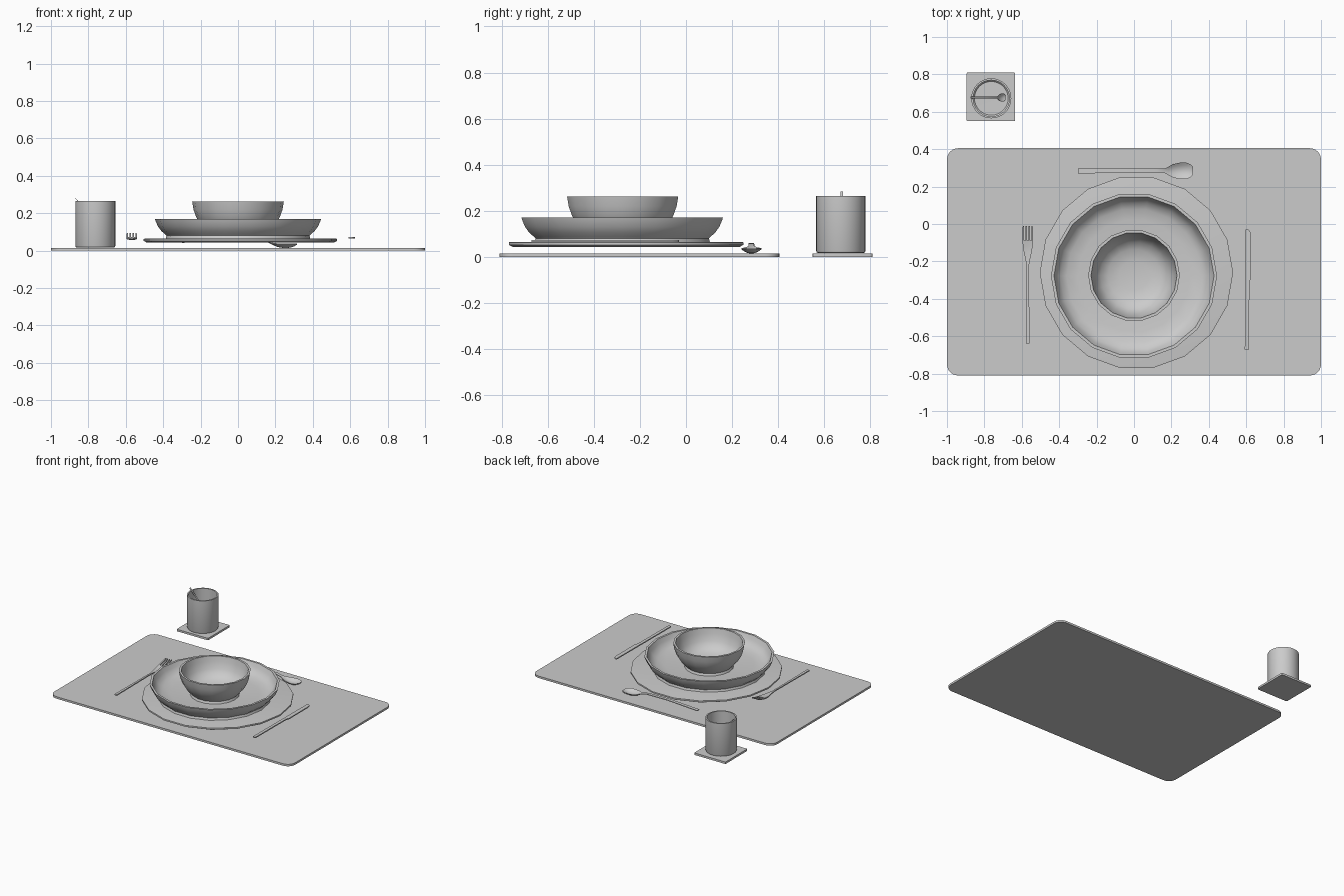
import bpy, bmesh, math
from mathutils import Matrix, Vector

if "Cube" in bpy.data.objects:
    bpy.data.objects.remove(bpy.data.objects["Cube"])


def finish(name, bm, angle=40):
    bmesh.ops.recalc_face_normals(bm, faces=bm.faces)
    me = bpy.data.meshes.new(name)
    bm.to_mesh(me)
    bm.free()
    ob = bpy.data.objects.new(name, me)
    bpy.context.collection.objects.link(ob)
    bpy.ops.object.select_all(action='DESELECT')
    ob.select_set(True)
    bpy.context.view_layer.objects.active = ob
    bpy.ops.object.shade_smooth_by_angle(angle=math.radians(angle))
    return ob


def prism(name, outline, z0, z1):
    bm = bmesh.new()
    f = bm.faces.new([bm.verts.new((x, y, z0)) for x, y in outline])
    ext = bmesh.ops.extrude_face_region(bm, geom=[f])['geom']
    bmesh.ops.translate(bm, vec=(0, 0, z1 - z0),
                        verts=[v for v in ext if isinstance(v, bmesh.types.BMVert)])
    return finish(name, bm)


def rounded_rect(x0, x1, y0, y1, r, n=6):
    pts = []
    for k, (cx, cy) in enumerate([(x1 - r, y1 - r), (x0 + r, y1 - r),
                                  (x0 + r, y0 + r), (x1 - r, y0 + r)]):
        for i in range(n + 1):
            a = math.pi / 2 * (k + i / n)
            pts.append((cx + r * math.cos(a), cy + r * math.sin(a)))
    return pts


def lathe(name, profile, cx, cy, n):
    # profile runs from the axis underneath, around the rim, back to the axis
    bm = bmesh.new()
    rings = []
    for r, z in profile:
        if r == 0:
            rings.append([bm.verts.new((cx, cy, z))] * n)
        else:
            rings.append([bm.verts.new((cx + r * math.cos(2 * math.pi * i / n),
                                        cy + r * math.sin(2 * math.pi * i / n), z))
                          for i in range(n)])
    for a, b in zip(rings, rings[1:]):
        for i in range(n):
            j = (i + 1) % n
            bm.faces.new(list(dict.fromkeys((a[i], a[j], b[j], b[i]))))
    return finish(name, bm)


def strip(bm, stations, thick, mat, across=6):
    # closed blade lofted along x; station = (x, y centre, half width, z, dish depth)
    loops = []
    for x, y, w, z, d in stations:
        top, bot = [], []
        for i in range(across + 1):
            u = 2 * i / across - 1
            zz = z - d * (1 - u * u)
            top.append(bm.verts.new(mat @ Vector((x, y + u * w, zz))))
            bot.append(bm.verts.new(mat @ Vector((x, y + u * w, zz - thick))))
        loops.append(top + bot[::-1])
    for a, b in zip(loops, loops[1:]):
        for i in range(len(a)):
            j = (i + 1) % len(a)
            bm.faces.new((a[i], a[j], b[j], b[i]))
    bm.faces.new(loops[0])
    bm.faces.new(loops[-1])


SPOON = [(0, 0, .013, .046, 0), (.01, 0, .013, .047, 0), (.25, 0, .012, .060, 0),
         (.42, 0, .012, .058, 0), (.465, 0, .012, .048, .001), (.485, 0, .023, .042, .006),
         (.51, 0, .036, .039, .014), (.545, 0, .044, .038, .019), (.58, 0, .044, .038, .017),
         (.60, 0, .036, .038, .010), (.615, 0, .022, .038, .002)]


def spoon(name, mat):
    bm = bmesh.new()
    strip(bm, SPOON, .005, mat)
    finish(name, bm)


# mats
prism("placemat", rounded_rect(-1, 1, -.81, .405, .06), 0, .015)
prism("coaster", rounded_rect(-.895, -.635, .55, .81, .006, 2), 0, .015)

# stacked dishes, 18 sided
lathe("charger_plate", [(0, .043), (.50, .043), (.517, .052), (.517, .063),
                        (.505, .065), (0, .062)], .013, -.26, 18)
lathe("deep_plate", [(0, .072), (.36, .072), (.37, .063), (.387, .064), (.382, .08),
                     (.39, .088), (.41, .105), (.428, .13), (.44, .157), (.444, .17),
                     (.428, .17), (.415, .14), (.395, .112), (.36, .095),
                     (.30, .086), (0, .082)], 0, -.277, 18)
lathe("bowl", [(0, .09), (.15, .09), (.155, .08), (.17, .08), (.162, .10),
               (.175, .113), (.202, .143), (.224, .18), (.238, .22), (.245, .262),
               (.23, .262), (.222, .225), (.205, .175), (.18, .14), (.14, .118),
               (.08, .108), (0, .106)], 0, -.275, 18)

# cup
lathe("cup", [(0, .016), (.098, .016), (.104, .019), (.107, .026), (.107, .265),
              (.097, .265), (.097, .036), (.09, .028), (0, .027)], -.763, .672, 32)

# spoons: one on the mat, a smaller copy leaning in the cup
spoon("soup_spoon", Matrix.Translation((-.30, .284, 0)))
spoon("tea_spoon", Matrix.Translation((-.872, .676, .283)) @
      Matrix.Rotation(math.radians(51), 4, 'Y') @ Matrix.Scale(.485, 4) @
      Matrix.Translation((0, 0, -.045)))

# fork: lofted handle and head plus four upturned tines
bm = bmesh.new()
turn = Matrix.Translation((-.568, 0, 0)) @ Matrix.Rotation(math.pi / 2, 4, 'Z')
strip(bm, [(-.64, 0, .010, .067, 0), (-.45, 0, .008, .067, 0), (-.225, 0, .006, .067, 0),
           (-.19, 0, .012, .067, 0), (-.15, 0, .021, .067, .002), (-.12, 0, .026, .069, .002),
           (-.088, 0, .028, .073, .001)], .008, turn, 4)
for k in range(4):
    y = -.0235 + k * .0157
    strip(bm, [(-.089, y, .0045, .073, 0), (-.05, y, .0042, .082, 0),
               (-.01, y, .003, .094, 0)], .008, turn, 1)
finish("fork", bm)

# knife
prism("knife", [(.592, -.67), (.614, -.67), (.617, -.31), (.626, -.29), (.626, -.06),
                (.62, -.038), (.61, -.03), (.597, -.03), (.595, -.31)], .065, .073)
